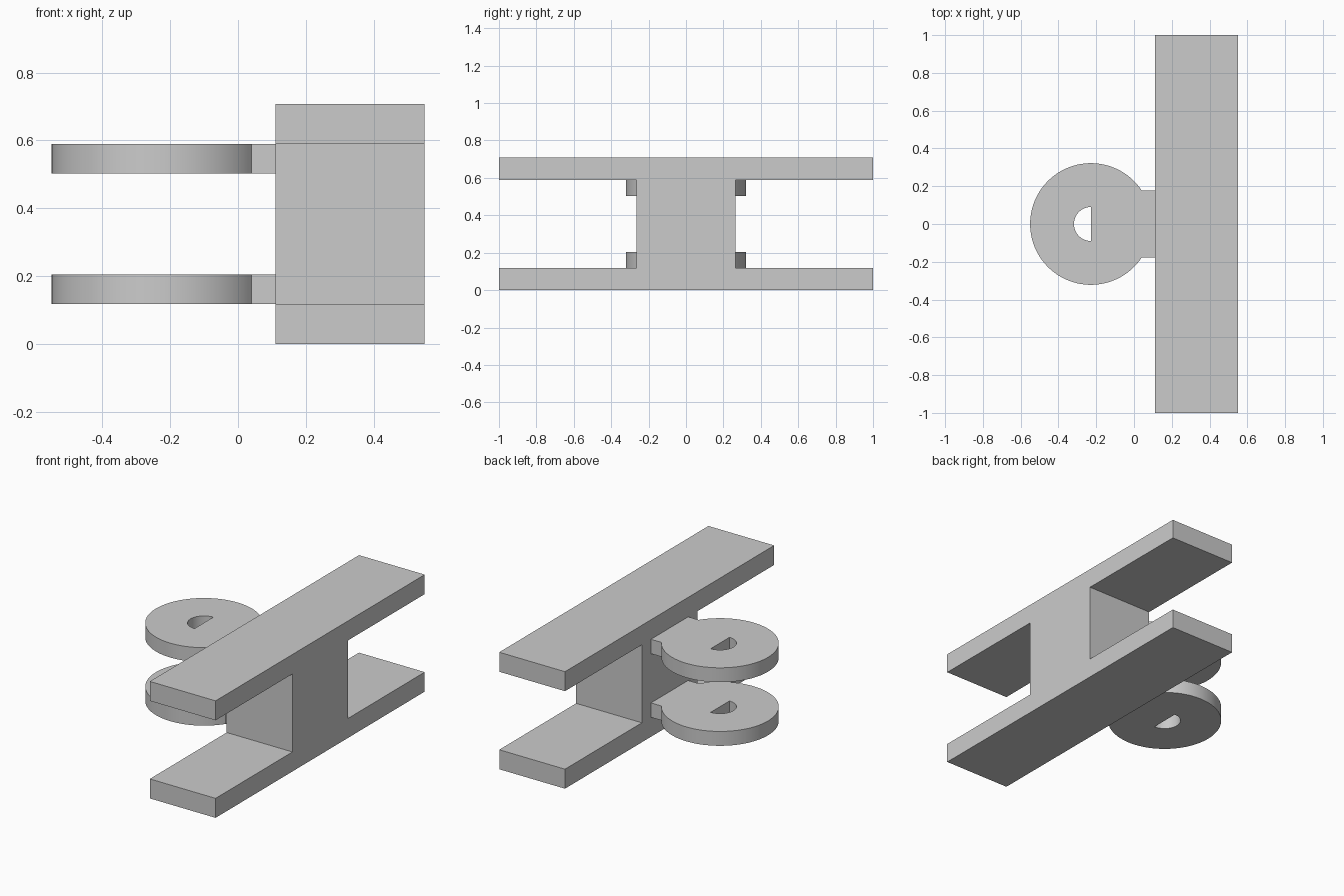
import bpy, bmesh
from math import asin, cos, sin, pi
from mathutils import Vector

cube = bpy.data.objects.get("Cube")
if cube:
    bpy.data.objects.remove(cube, do_unlink=True)

grey = bpy.data.materials.new("plain grey")
grey.use_nodes = True
grey.diffuse_color = (0.6, 0.6, 0.6, 1)
grey.node_tree.nodes["Principled BSDF"].inputs["Base Color"].default_value = (0.6, 0.6, 0.6, 1)


def extrude_outline(name, loops, offset):
    """Fill flat closed loops (outer edge, then holes) and extrude them."""
    bm = bmesh.new()
    edges = []
    for loop in loops:
        vs = [bm.verts.new(p) for p in loop]
        edges += [bm.edges.new((a, b)) for a, b in zip(vs, vs[1:] + vs[:1])]
    bmesh.ops.triangle_fill(bm, edges=edges, use_beauty=True)
    top = bmesh.ops.extrude_face_region(bm, geom=bm.faces[:], use_keep_orig=True)["geom"]
    bmesh.ops.translate(bm, vec=offset, verts=[g for g in top if isinstance(g, bmesh.types.BMVert)])
    bmesh.ops.recalc_face_normals(bm, faces=bm.faces[:])
    mesh = bpy.data.meshes.new(name)
    bm.to_mesh(mesh)
    bm.free()
    mesh.materials.append(grey)
    obj = bpy.data.objects.new(name, mesh)
    bpy.context.collection.objects.link(obj)
    bpy.ops.object.select_all(action="DESELECT")
    obj.select_set(True)
    bpy.context.view_layer.objects.active = obj
    bpy.ops.object.shade_smooth_by_angle(angle=pi / 6)
    return obj


def arc(cx, radius, start, end, z, steps):
    return [(cx + radius * cos(a), radius * sin(a), z)
            for a in (start + (end - start) * i / steps for i in range(steps + 1))]


# I-shaped beam body
height, flange, web, x0, x1 = 0.708, 0.118, 0.265, 0.11, 0.55
half = [(1, 0), (1, flange), (web, flange), (web, height - flange), (1, height - flange), (1, height)]
profile = half + [(-y, z) for y, z in reversed(half)]
extrude_outline("beam_body", [[(x0, y, z) for y, z in profile]], Vector((x1 - x0, 0, 0)))

# Two round lugs with necks and half-round holes
centre, radius, neck, bore, thick = -0.228, 0.322, 0.178, 0.09, 0.087
join = asin(neck / radius)
for name, z in (("lower_lug", flange), ("upper_lug", height - flange - thick)):
    outer = arc(centre, radius, join, 2 * pi - join, z, 80) + [(x0, -neck, z), (x0, neck, z)]
    hole = arc(centre, bore, pi / 2, 3 * pi / 2, z, 32)
    extrude_outline(name, [outer, hole], Vector((0, 0, thick)))
